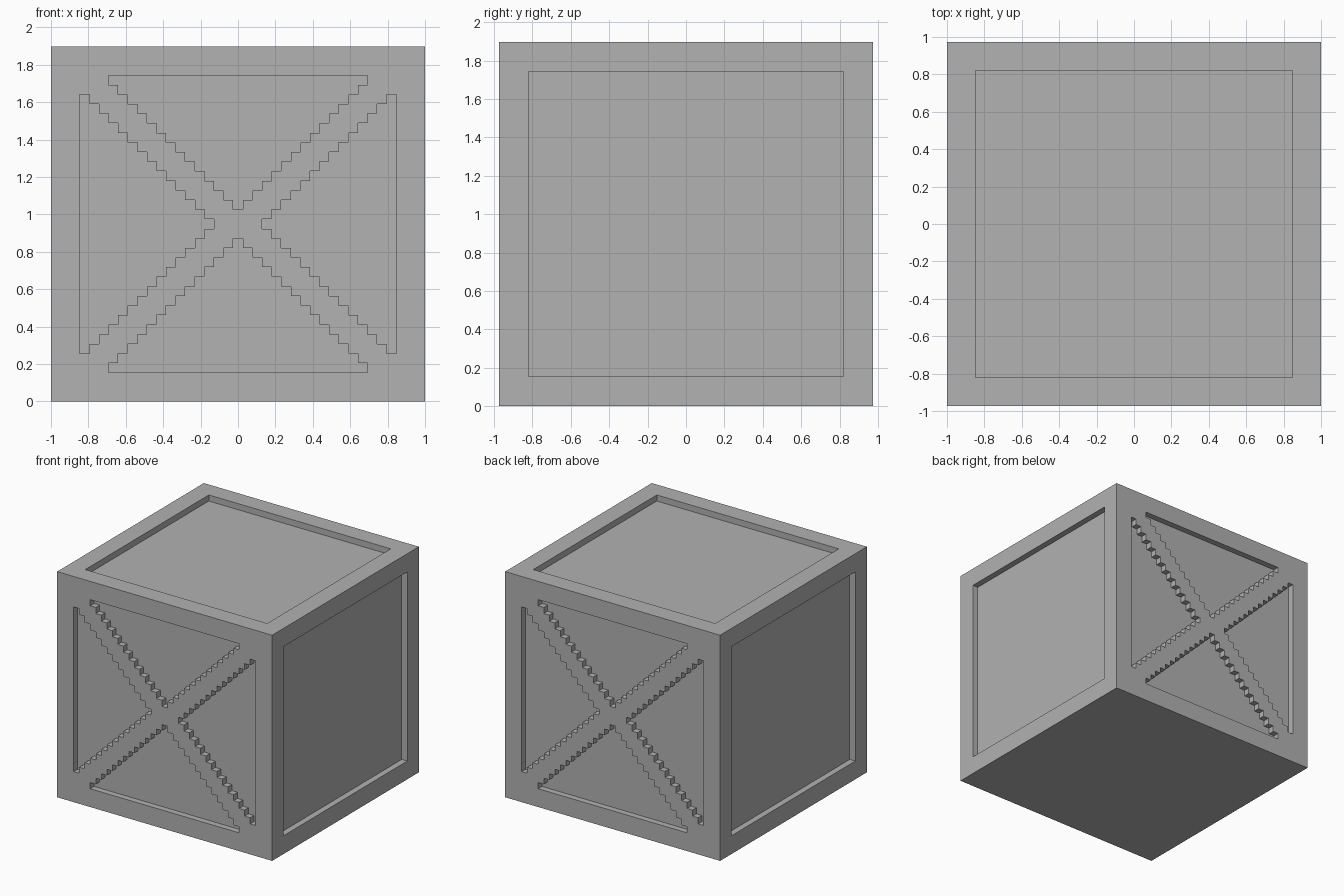
import bpy
import bmesh
from mathutils import Vector

cube = bpy.data.objects.get("Cube")
if cube:
    bpy.data.objects.remove(cube, do_unlink=True)

# The crate sits on a regular grid of small blocks
NX, NY, NZ = 39, 38, 37
BORDER = 3
U = 2 / NX


def to_world(p):
    return Vector((p[0] - NX / 2, p[1] - NY / 2, p[2])) * U


def add_prism(bm, points, direction):
    """Extrude a flat outline, given in grid units, along a direction."""
    face = bm.faces.new([bm.verts.new(to_world(p)) for p in points])
    ext = bmesh.ops.extrude_face_region(bm, geom=[face], use_keep_orig=True)
    verts = [g for g in ext["geom"] if isinstance(g, bmesh.types.BMVert)]
    bmesh.ops.translate(bm, verts=verts, vec=Vector(direction) * U)


def add_box(bm, lo, hi):
    corners = [(lo[0], lo[1]), (hi[0], lo[1]), (hi[0], hi[1]), (lo[0], hi[1])]
    add_prism(bm, [(x, y, lo[2]) for x, y in corners], (0, 0, hi[2] - lo[2]))


def make_object(name, bm, material):
    bmesh.ops.recalc_face_normals(bm, faces=bm.faces[:])
    mesh = bpy.data.meshes.new(name)
    bm.to_mesh(mesh)
    bm.free()
    mesh.materials.append(material)
    obj = bpy.data.objects.new(name, mesh)
    bpy.context.scene.collection.objects.link(obj)
    return obj


def stepped_triangle(length, steps):
    """Outline (along, inward) of a triangle whose two sides are stairs."""
    left = []
    for i in range(steps):
        left += [(i - length / 2, i), (i - length / 2, i + 1)]
    return left + [(-a, d) for a, d in reversed(left)]


grey = bpy.data.materials.new("crate_grey")
grey.use_nodes = True
colour = (0.445, 0.445, 0.445, 1)
grey.diffuse_color = colour
grey.node_tree.nodes["Principled BSDF"].inputs["Base Color"].default_value = colour

# Solid crate body
bm = bmesh.new()
add_box(bm, (0, 0, 0), (NX, NY, NZ))
crate = make_object("crate", bm, grey)

# Recessed panels: top, left and right
bm = bmesh.new()
B = BORDER
add_box(bm, (B, B, NZ - 1), (NX - B, NY - B, NZ + 1))
for x in (0, NX):
    add_box(bm, (x - 1, B, B), (x + 1, NY - B, NZ - B))

# Four stepped triangles on front and back leave a raised diagonal cross
tri = stepped_triangle(27, 14)
for y in (0, NY):
    for side in (1, -1):
        upright = [(NX / 2 + side * (NX / 2 - B - d), y - 1, NZ / 2 + a) for a, d in tri]
        level = [(NX / 2 + a, y - 1, NZ / 2 + side * (NZ / 2 - B - d)) for a, d in tri]
        add_prism(bm, upright, (0, 2, 0))
        add_prism(bm, level, (0, 2, 0))
cutter = make_object("recess_cutter", bm, grey)
cutter.hide_render = True

# Cut the recesses, then bake the result and drop the cutter
cut = crate.modifiers.new("recesses", "BOOLEAN")
cut.operation = "DIFFERENCE"
cut.solver = "EXACT"
cut.object = cutter
bpy.context.view_layer.update()
depsgraph = bpy.context.evaluated_depsgraph_get()
result = bpy.data.meshes.new_from_object(crate.evaluated_get(depsgraph))
crate.modifiers.clear()
crate.data = result
result.name = "crate"
bpy.data.objects.remove(cutter, do_unlink=True)
